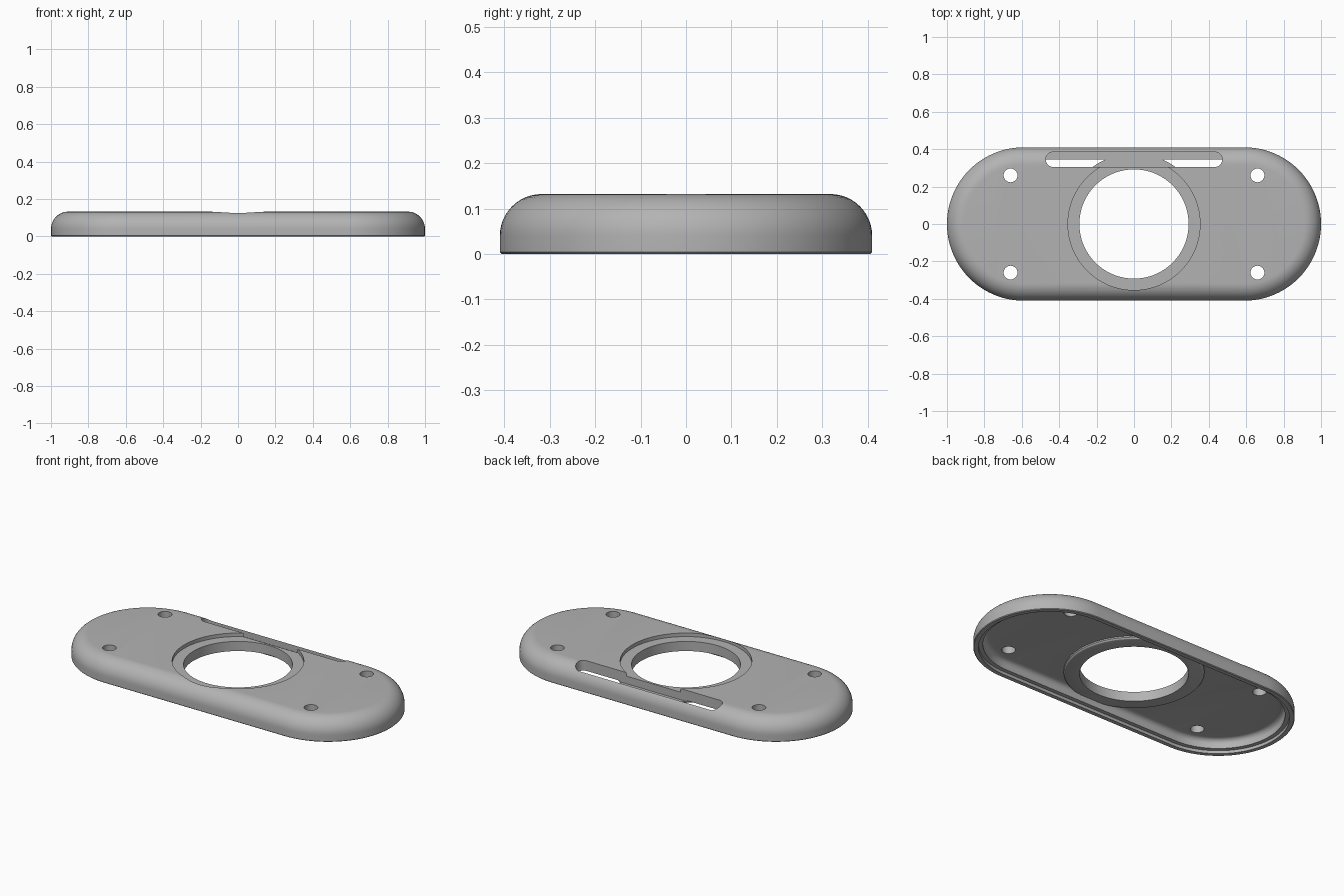
import bpy, bmesh
from math import sin, cos, pi, radians

old = bpy.data.objects.get("Cube")
if old:
    bpy.data.objects.remove(old, do_unlink=True)

grey = bpy.data.materials.new("satin_grey")
grey.use_nodes = True
colour = (0.45, 0.45, 0.45, 1)
grey.diffuse_color = colour
grey.node_tree.nodes["Principled BSDF"].inputs["Base Color"].default_value = colour


def loft(name, profile, straight=0.0, center=(0, 0), steps=48):
    """Stack rounded outlines (radius, z) and cap both ends."""
    bm = bmesh.new()
    rings = []
    for r, z in profile:
        ring = []
        for side in (1, -1):
            for i in range(steps + 1):
                if straight == 0 and i == steps:
                    continue
                a = -pi / 2 + pi * i / steps
                ring.append(bm.verts.new((center[0] + side * (straight + r * cos(a)),
                                          center[1] + side * r * sin(a), z)))
        rings.append(ring)
    for low, high in zip(rings, rings[1:]):
        n = len(low)
        for i in range(n):
            j = (i + 1) % n
            bm.faces.new((low[i], low[j], high[j], high[i]))
    bm.faces.new(rings[0])
    bm.faces.new(rings[-1])
    bmesh.ops.recalc_face_normals(bm, faces=bm.faces)
    mesh = bpy.data.meshes.new(name)
    bm.to_mesh(mesh)
    bm.free()
    mesh.materials.append(grey)
    obj = bpy.data.objects.new(name, mesh)
    bpy.context.collection.objects.link(obj)
    return obj


def arc(r, z, size, steps):
    """Quarter round rising from the wall at radius r to height z."""
    return [(r - size + size * cos(pi / 2 * i / steps),
             z - size + size * sin(pi / 2 * i / steps)) for i in range(steps + 1)]


def combine(target, tool, operation):
    mod = target.modifiers.new(tool.name, 'BOOLEAN')
    mod.operation, mod.object, mod.solver = operation, tool, 'EXACT'
    bpy.context.view_layer.objects.active = target
    bpy.ops.object.modifier_apply(modifier=mod.name)
    bpy.data.objects.remove(tool, do_unlink=True)


# Hollow shell: rounded top, stepped lip under the rim, rounded cavity
TOP, UNDER, W = 0.132, 0.072, 0.41
outside = arc(W, TOP, 0.092, 12)[::-1] + [(W, 0.004), (W - 0.004, 0)]
lip = [(0.382, 0), (0.382, 0.018), (0.358, 0.018)]
cavity = arc(0.358, UNDER, 0.03, 6)
plate = loft("cover_plate", outside + lip + cavity, straight=1 - W)

# Collar under the central opening
collar = loft("collar", [(0.362, 0.054), (0.371, 0.057), (0.377, 0.064), (0.377, 0.09)], steps=64)
combine(plate, collar, 'UNION')

# Shallow seat, central opening and long slot behind it
cutters = [
    loft("seat", [(0.353, 0.111), (0.353, 0.2)], steps=64),
    loft("opening", [(0.292, -0.1), (0.292, 0.2)], steps=64),
    loft("slot", [(0.04, 0.066), (0.04, 0.2)], straight=0.432, center=(0, 0.345), steps=16),
]

# Screw holes
for x in (-0.66, 0.66):
    for y in (-0.26, 0.26):
        cutters.append(loft("screw_hole", [(0.037, -0.1), (0.037, 0.2)], center=(x, y), steps=16))

for cutter in cutters:
    combine(plate, cutter, 'DIFFERENCE')

bpy.ops.object.select_all(action='DESELECT')
plate.select_set(True)
bpy.context.view_layer.objects.active = plate
bpy.ops.object.shade_smooth_by_angle(angle=radians(30))
